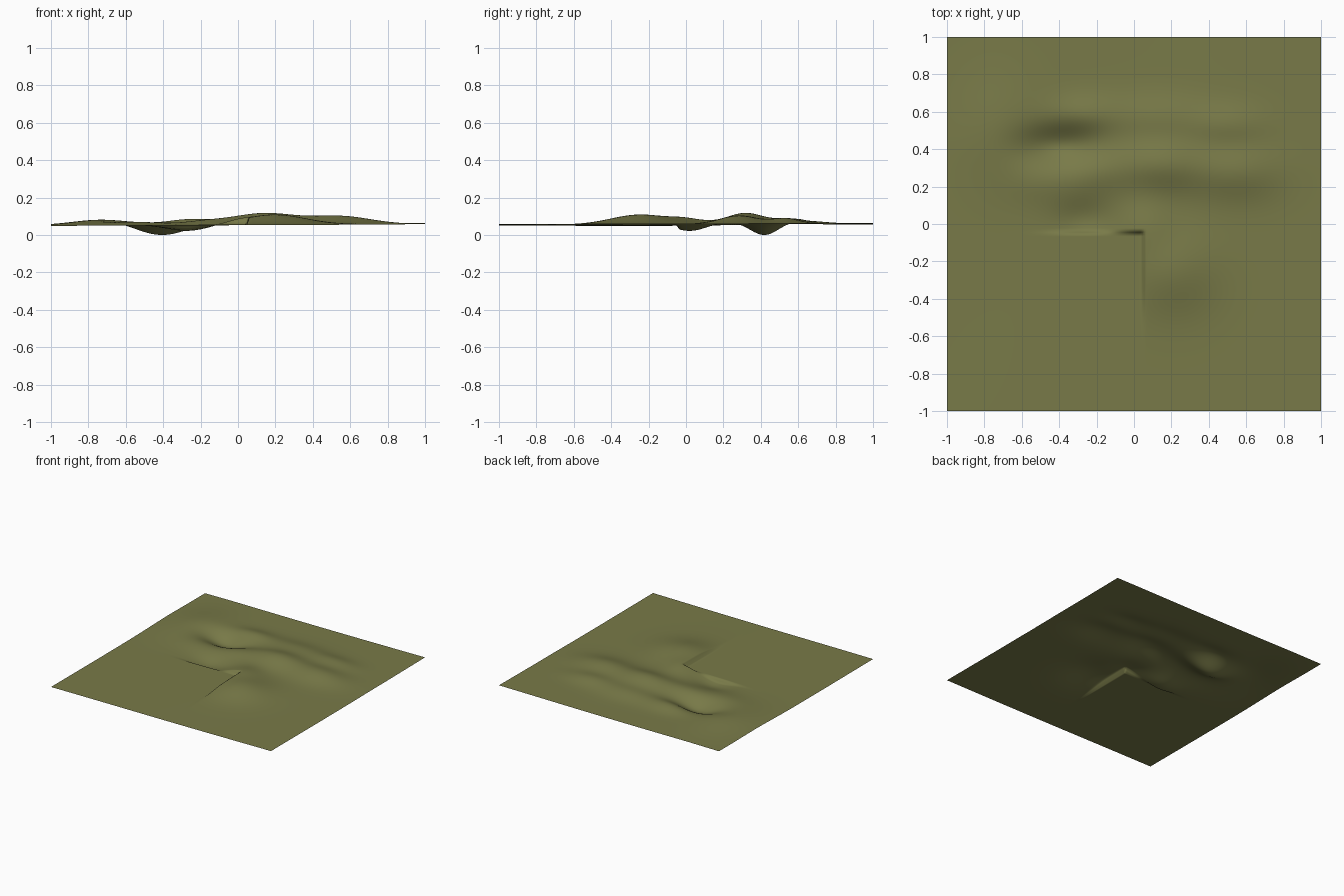
import bpy, bmesh
from math import exp, sin, cos

cube = bpy.data.objects.get("Cube")
if cube:
    bpy.data.objects.remove(cube, do_unlink=True)

CELLS = 180
BASE = 0.053
CORNER = (0.05, -0.045)   # where the two steep banks meet

# Soft mounds and hollows: x, y, x spread, y spread, height
LANDFORMS = [
    (-0.41, 0.42, 0.14, 0.075, -0.062),   # deep hollow
    (-0.72, 0.50, 0.16, 0.20, 0.030),     # western rise
    (-0.27, 0.58, 0.12, 0.07, 0.027),     # north ridge
    (0.12, 0.57, 0.20, 0.08, 0.026),
    (0.50, 0.53, 0.14, 0.07, 0.024),
    (0.14, 0.32, 0.17, 0.10, 0.056),      # central ridge
    (-0.20, 0.28, 0.12, 0.08, 0.018),
    (-0.50, 0.22, 0.12, 0.08, 0.012),
    (0.55, 0.28, 0.16, 0.10, 0.040),
]
# Landforms cut off by the banks
BANKED = [
    (0.20, -0.25, 0.16, 0.15, 0.050),     # southern mound
    (-0.27, 0.02, 0.11, 0.08, -0.034),    # trough
    (0.06, -0.01, 0.10, 0.10, 0.026),     # shoulder at the corner
]


def mounds(x, y, forms):
    return sum(h * exp(-0.5 * (((x - cx) / sx) ** 2 + ((y - cy) / sy) ** 2))
               for cx, cy, sx, sy, h in forms)


def step(value, width=0.018):
    t = min(max(value / width + 0.5, 0), 1)
    return t * t * (3 - 2 * t)


def height(x, y):
    swell = 0.004 * x + 0.003 * y + 0.003 * sin(3 * x + 1) * cos(2 * y)
    low_side = step(CORNER[0] - x) * step(CORNER[1] - y)
    return BASE + swell + mounds(x, y, LANDFORMS) + (1 - low_side) * mounds(x, y, BANKED)


# Ground sheet
bm = bmesh.new()
bmesh.ops.create_grid(bm, x_segments=CELLS, y_segments=CELLS, size=1)
for v in bm.verts:
    v.co.z = height(v.co.x, v.co.y)
lowest = min(v.co.z for v in bm.verts)
for v in bm.verts:
    v.co.z -= lowest
for f in bm.faces:
    f.smooth = True
mesh = bpy.data.meshes.new("terrain_sheet")
bm.to_mesh(mesh)
bm.free()
terrain = bpy.data.objects.new("terrain_sheet", mesh)
bpy.context.collection.objects.link(terrain)

# Olive ground colour
olive = bpy.data.materials.new("olive_ground")
olive.use_nodes = True
color = (0.19, 0.195, 0.065, 1)
olive.diffuse_color = color
olive.node_tree.nodes["Principled BSDF"].inputs["Base Color"].default_value = color
mesh.materials.append(olive)
